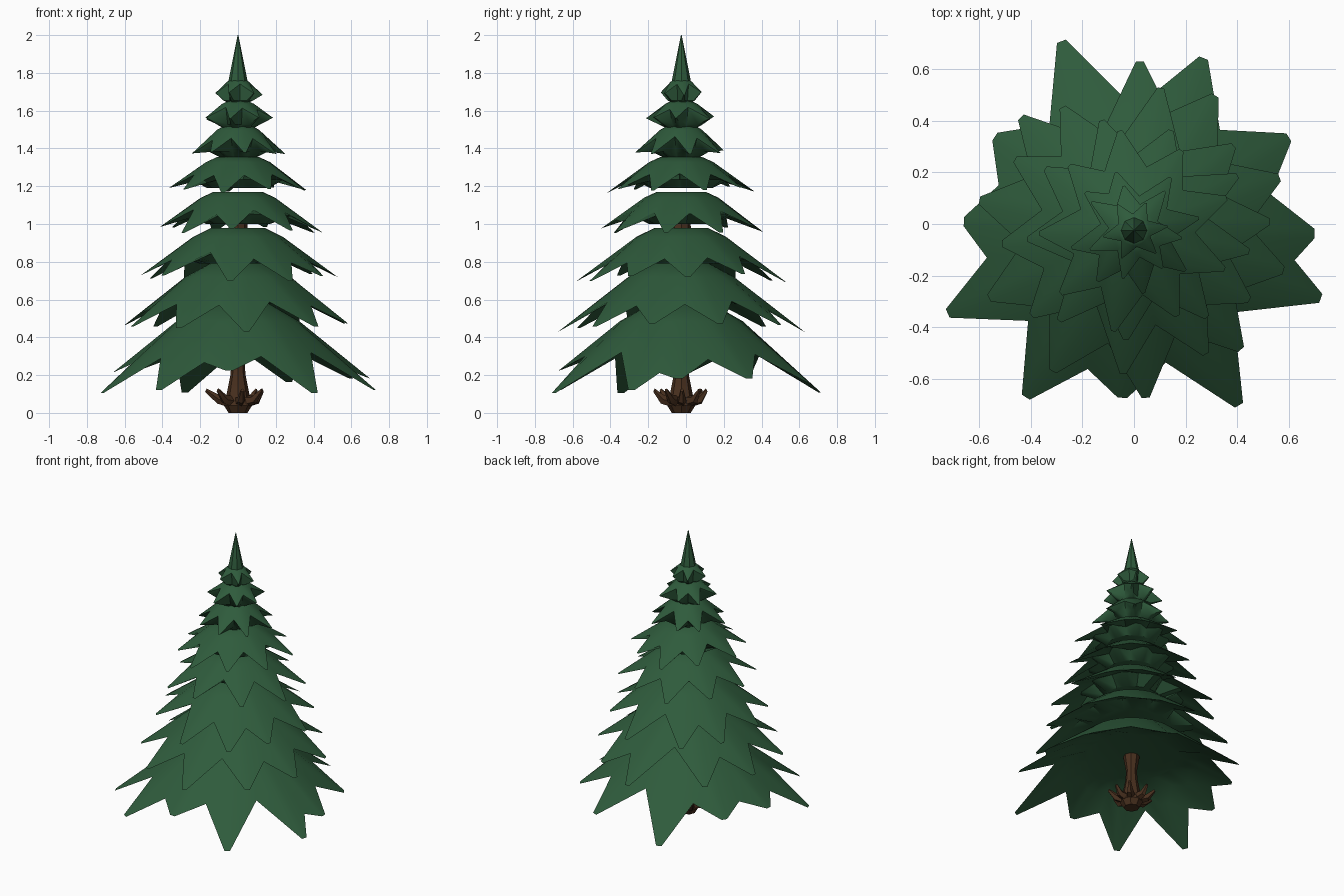
import bpy, bmesh, math, random
from mathutils import Vector

if "Cube" in bpy.data.objects:
    bpy.data.objects.remove(bpy.data.objects["Cube"])

random.seed(4)
CY = -0.025  # trunk axis sits slightly forward of centre


def material(name, col):
    m = bpy.data.materials.new(name)
    m.diffuse_color = (*col, 1)
    m.use_nodes = True
    m.node_tree.nodes["Principled BSDF"].inputs["Base Color"].default_value = m.diffuse_color
    return m


GREEN = material("needle green", (0.028, 0.105, 0.045))
BROWN = material("bark brown", (0.065, 0.029, 0.013))


def finish(bm, name, mat, angle=35):
    bmesh.ops.recalc_face_normals(bm, faces=bm.faces)
    me = bpy.data.meshes.new(name)
    bm.to_mesh(me)
    bm.free()
    ob = bpy.data.objects.new(name, me)
    bpy.context.collection.objects.link(ob)
    ob.location.y = CY
    me.materials.append(mat)
    bpy.ops.object.select_all(action='DESELECT')
    ob.select_set(True)
    bpy.context.view_layer.objects.active = ob
    bpy.ops.object.shade_smooth_by_angle(angle=math.radians(angle))
    return ob


def skin(bm, rings):
    """Bridge equal-length point rings and cap both ends."""
    vs = [[bm.verts.new(p) for p in r] for r in rings]
    n = len(vs[0])
    for a, b in zip(vs, vs[1:]):
        for i in range(n):
            j = (i + 1) % n
            bm.faces.new((a[i], a[j], b[j], b[i]))
    bm.faces.new(vs[0])
    bm.faces.new(vs[-1])


def polar(r, a, z):
    return Vector((r * math.cos(a), r * math.sin(a), z))


def lathe(bm, profile, n):
    skin(bm, [[polar(r, 2 * math.pi * i / n, z) for i in range(n)] for r, z in profile])


def tier(name, z_top, r_top, R, z_tip, r_cap, z_cap, tips):
    """Drooping star skirt: tips is a list of (degrees, radius)."""
    def surf(r):
        t = max(0, (r - r_top) / (R - r_top))
        return z_top - (z_top - z_tip) * t ** 1.15

    cols = []  # angle, outer radius, outer height
    for i, (deg, rad) in enumerate(tips):
        nxt = tips[(i + 1) % len(tips)][0]
        gap = (nxt - deg) % 360
        half = 0.024 * R / rad
        a = math.radians(deg)
        cols += [(a - half, rad, surf(rad)), (a + half, rad, surf(rad))]
        rv = R * max(0.52, 1 - 0.0088 * gap)
        cols.append((math.radians(deg + gap / 2), rv, surf(rv) - 0.035 * R))
    top, mid, out, under, cap = [], [], [], [], []
    for k, (a, r, z) in enumerate(cols):
        # inner rings ease towards even spacing around each tip
        deg, _ = tips[k // 3]
        prev = tips[k // 3 - 1][0]
        nxt = tips[(k // 3 + 1) % len(tips)][0]
        b = a
        if k % 3 == 0:
            b = math.radians(deg - ((deg - prev) % 360) * 0.17)
        elif k % 3 == 1:
            b = math.radians(deg + ((nxt - deg) % 360) * 0.17)
        rm = r_top + (R * 0.5 - r_top) * 0.75
        top.append(polar(r_top, b, z_top))
        mid.append(polar(rm, b, surf(rm) + 0.01 * R))
        out.append(polar(r, a, z))
        ru = r_cap + (r - r_cap) * 0.4
        under.append(polar(ru, (a + b) / 2, min(surf(ru) - 0.08 * R, z_cap + 0.12 * R)))
        cap.append(polar(r_cap, b, z_cap))
    bm = bmesh.new()
    skin(bm, [top, mid, out, under, cap])
    finish(bm, name, GREEN)


def spread(n, R):
    off = random.uniform(0, 360 / n)
    return [(off + 360 * i / n + random.uniform(-6, 6), R * random.uniform(0.93, 1.05))
            for i in range(n)]


# Two widest skirts, with their uneven tips
tier("skirt_1", 0.58, 0.16, 0.76, 0.13, 0.30, 0.38,
     [(31, .70), (68, .72), (111, .785), (146, .65), (177, .66), (204, .79),
      (237, .77), (266, .65), (301, .79), (340, .77), (359, .70)])
tier("skirt_2", 0.79, 0.15, 0.64, 0.44, 0.26, 0.585,
     [(20, .60), (59, .61), (88, .655), (135, .62), (169, .61), (205, .62),
      (240, .63), (274, .65), (312, .62), (345, .60)])
# Upper skirts
for k, (zt, rt, R, zp, rc, zc, n) in enumerate([
        (0.98, 0.14, 0.54, 0.71, 0.20, 0.79, 10),
        (1.17, 0.13, 0.44, 0.965, 0.17, 1.00, 9),
        (1.355, 0.11, 0.38, 1.18, 0.165, 1.19, 9),
        (1.52, 0.075, 0.25, 1.375, 0.10, 1.355, 8),
        (1.65, 0.055, 0.19, 1.56, 0.075, 1.505, 7),
        (1.76, 0.045, 0.125, 1.69, 0.05, 1.64, 6)]):
    tier(f"skirt_{k + 3}", zt, rt, R, zp, rc, zc, spread(n, R))

# Pointed crown
bm = bmesh.new()
lathe(bm, [(0.055, 1.70), (0.05, 1.76), (0.03, 1.86), (0.002, 2.0)], 8)
finish(bm, "crown", GREEN)

# Trunk
bm = bmesh.new()
lathe(bm, [(0.05, 0), (0.075, 0.04), (0.06, 0.10), (0.04, 0.2), (0.035, 0.27),
           (0.055, 0.39), (0.055, 0.6), (0.05, 1.0)], 8)
finish(bm, "trunk", BROWN)

# Upturned root stubs around the base
bm = bmesh.new()
for i in range(8):
    a = 2 * math.pi * (i + random.uniform(-.15, .15)) / 8 + 0.1
    reach = random.uniform(0.13, 0.17)
    side = Vector((-math.sin(a), math.cos(a), 0))
    rings = []
    for r, z, w in ((0.03, 0.06, 0.032), (0.10, 0.07, 0.022), (reach, 0.12, 0.009)):
        c = polar(r, a, z)
        up = Vector((0, 0, 1)) - polar(0.5, a, 0)
        rings.append([c + side * w * math.cos(t * math.pi / 2.5)
                      + up * w * math.sin(t * math.pi / 2.5) for t in range(5)])
    skin(bm, rings)
finish(bm, "roots", BROWN)
